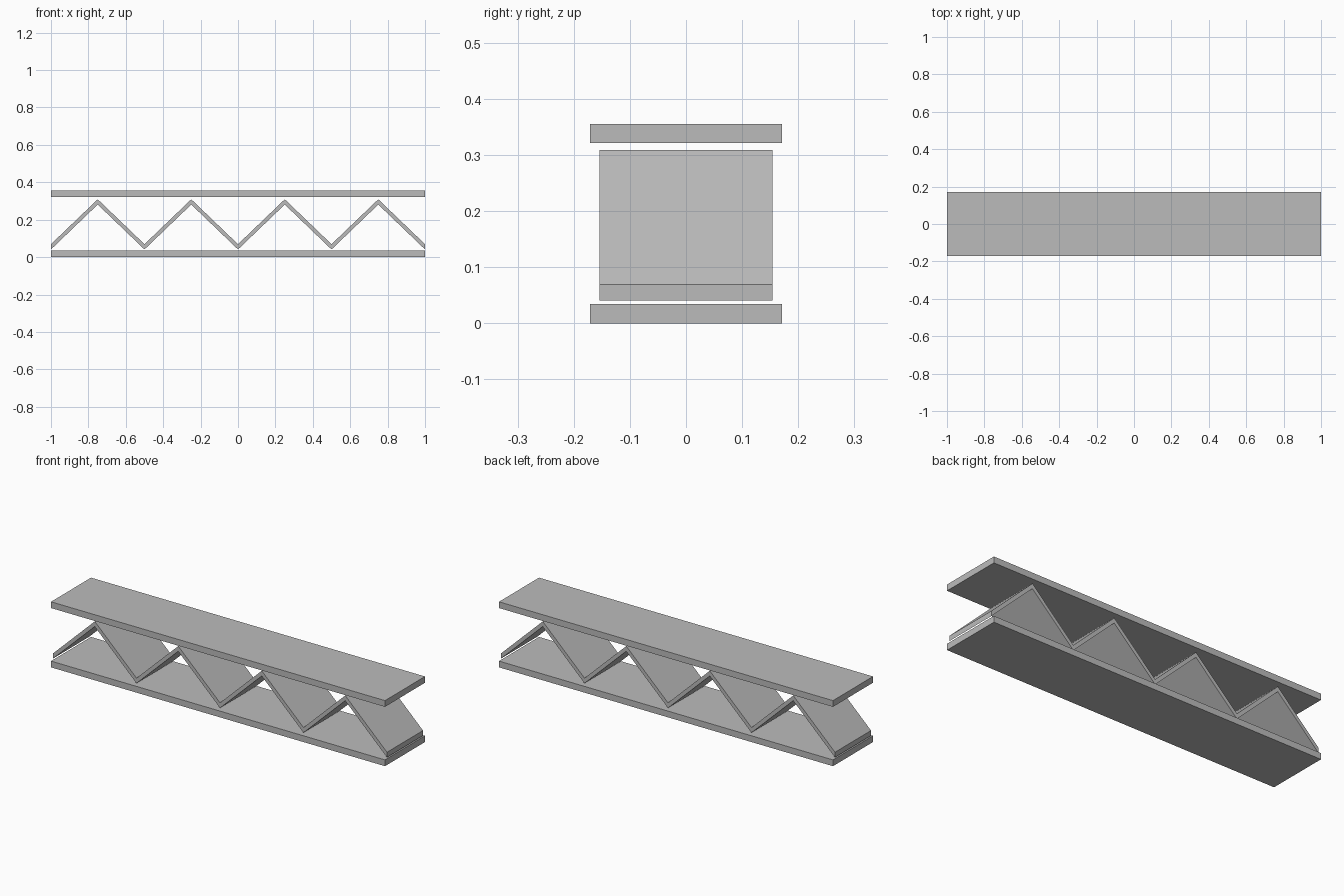
import bpy
import bmesh

cube = bpy.data.objects.get("Cube")
if cube:
    bpy.data.objects.remove(cube, do_unlink=True)

grey = bpy.data.materials.new("plain grey")
grey.use_nodes = True
grey.diffuse_color = (0.5, 0.5, 0.5, 1)
grey.node_tree.nodes["Principled BSDF"].inputs["Base Color"].default_value = (0.5, 0.5, 0.5, 1)


def extrude_profile(name, points, half_depth):
    """Extrude a closed x-z outline along y, centred on y = 0."""
    bm = bmesh.new()
    face = bm.faces.new([bm.verts.new((x, -half_depth, z)) for x, z in points])
    grown = bmesh.ops.extrude_face_region(bm, geom=[face])["geom"]
    moved = [v for v in grown if isinstance(v, bmesh.types.BMVert)]
    bmesh.ops.translate(bm, verts=moved, vec=(0, 2 * half_depth, 0))
    bmesh.ops.recalc_face_normals(bm, faces=bm.faces)
    mesh = bpy.data.meshes.new(name)
    bm.to_mesh(mesh)
    bm.free()
    mesh.materials.append(grey)
    obj = bpy.data.objects.new(name, mesh)
    bpy.context.collection.objects.link(obj)
    return obj


# Flat top and bottom panels
THICK = 0.034
for name, z in (("bottom_panel", 0), ("top_panel", 0.321)):
    extrude_profile(name, [(-1, z), (1, z), (1, z + THICK), (-1, z + THICK)], 0.171)

# Folded zigzag core: four peaks, valleys at both ends
VALLEY, PEAK, SHEET = 0.041, 0.281, 0.028
lower = [(-1 + i / 4, PEAK if i % 2 else VALLEY) for i in range(9)]
upper = [(x, z + SHEET) for x, z in reversed(lower)]
extrude_profile("zigzag_core", lower + upper, 0.154)
